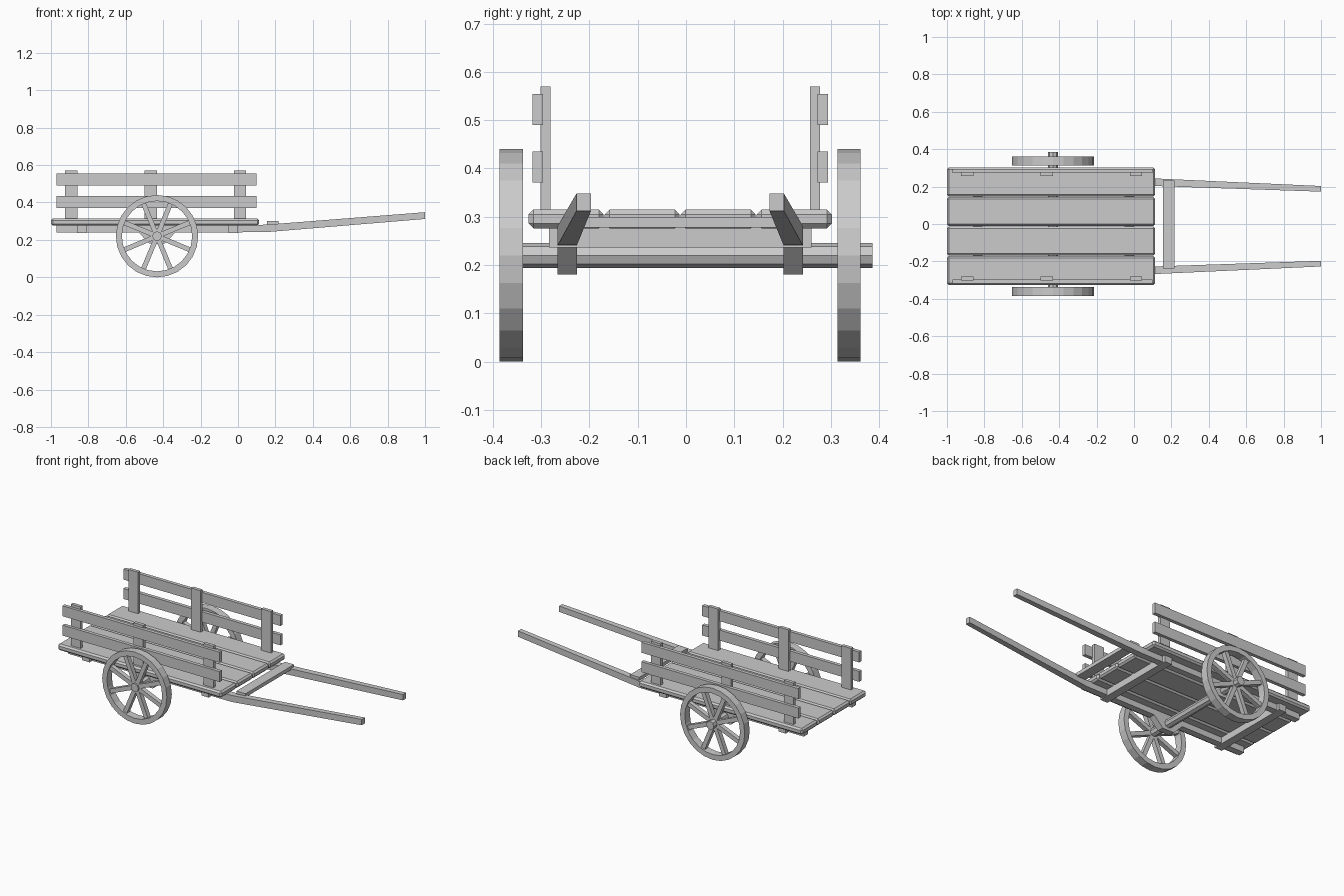
import bpy, bmesh, math
from mathutils import Matrix, Vector

cube = bpy.data.objects.get("Cube")
if cube:
    bpy.data.objects.remove(cube, do_unlink=True)

wood = bpy.data.materials.new("grey wood")
wood.use_nodes = True
grey = (0.6, 0.6, 0.6, 1)
wood.diffuse_color = grey
wood.node_tree.nodes["Principled BSDF"].inputs["Base Color"].default_value = grey

MID = -0.012          # centre line of the cart body
AXLE_X, AXLE_Z = -0.433, 0.22
WHEEL_R = 0.22


def finish(name, bm):
    bmesh.ops.recalc_face_normals(bm, faces=bm.faces)
    mesh = bpy.data.meshes.new(name)
    bm.to_mesh(mesh)
    bm.free()
    mesh.materials.append(wood)
    obj = bpy.data.objects.new(name, mesh)
    bpy.context.collection.objects.link(obj)
    return obj


def add_box(bm, lo, hi, turn=Matrix()):
    lo, hi = Vector(lo), Vector(hi)
    place = Matrix.Translation((lo + hi) / 2) @ Matrix.Diagonal((*(hi - lo), 1))
    bmesh.ops.create_cube(bm, size=1, matrix=turn @ place)


def box(name, lo, hi, bevel=0):
    bm = bmesh.new()
    add_box(bm, lo, hi)
    obj = finish(name, bm)
    if bevel:
        mod = obj.modifiers.new("chamfer", 'BEVEL')
        mod.width, mod.segments = bevel, 1
    return obj


def skin(name, rings):
    """Join matching rings of points into a closed solid."""
    bm = bmesh.new()
    loops = [[bm.verts.new(p) for p in ring] for ring in rings]
    n = len(loops[0])
    for a, b in zip(loops, loops[1:]):
        for i in range(n):
            j = (i + 1) % n
            bm.faces.new((a[i], a[j], b[j], b[i]))
    bm.faces.new(loops[0])
    bm.faces.new(loops[-1])
    return finish(name, bm)


# Deck planks with chamfered edges
plank = 0.63 / 4
for i in range(4):
    y = MID - 0.315 + i * plank
    box(f"deck_plank_{i + 1}", (-1, y + 0.001, 0.276),
        (0.113, y + plank - 0.001, 0.315), 0.01)

# Cross beams beneath the deck
for name, x in (("rear", -0.86), ("front", -0.05)):
    box(f"{name}_cross_beam", (x, MID - 0.272, 0.236), (x + 0.05, MID + 0.272, 0.28))

# Bar joining the shafts ahead of the deck
box("shaft_crossbar", (0.155, MID - 0.225, 0.278), (0.217, MID + 0.245, 0.3))


def wheel(name, y):
    bm = bmesh.new()
    segs, half = 24, 0.024
    profile = ((WHEEL_R, -half), (WHEEL_R, half), (0.188, half), (0.188, -half))
    loops = []
    for i in range(segs):
        a = 2 * math.pi * i / segs
        loops.append([bm.verts.new((r * math.cos(a), d, r * math.sin(a)))
                      for r, d in profile])
    for i in range(segs):
        a, b = loops[i], loops[(i + 1) % segs]
        for k in range(4):
            m = (k + 1) % 4
            bm.faces.new((a[k], a[m], b[m], b[k]))
    for i in range(8):
        turn = Matrix.Rotation(math.pi * (i + 0.5) / 4, 4, 'Y')
        add_box(bm, (0.015, -0.014, -0.013), (0.195, 0.014, 0.013), turn)
    finish(name, bm).location = (AXLE_X, y, AXLE_Z)


for side, s in (("left", 1), ("right", -1)):
    # Shaft: straight under the deck, then rising and tapering forward
    rings = []
    for x, y, z, w, h in ((-0.97, 0.234, 0.26, 0.02, 0.02),
                          (0.145, 0.234, 0.261, 0.02, 0.02),
                          (1, 0.2, 0.33, 0.015, 0.018)):
        c = MID + s * y
        rings.append([(x, c - w, z - h), (x, c + w, z - h),
                      (x, c + w, z + h), (x, c - w, z + h)])
    skin(f"{side}_shaft", rings)

    # Tapered axle bracket
    skin(f"{side}_axle_bracket",
         [[(AXLE_X + dx, MID + s * 0.234 + dy, z)
           for dx, z in ((-0.1, 0.241), (0.1, 0.241), (0.04, 0.18), (-0.04, 0.18))]
          for dy in (-0.02, 0.02)])

    # Side posts and outer rails
    y = MID + s * 0.279
    for label, x in (("rear", -0.925), ("middle", -0.5), ("front", -0.022)):
        box(f"{side}_{label}_post", (x, y - 0.0105, 0.3), (x + 0.066, y + 0.0105, 0.57))
    y = MID + s * 0.295
    for label, z in (("lower", 0.371), ("upper", 0.49)):
        box(f"{side}_{label}_rail", (-0.97, y - 0.011, z), (0.098, y + 0.011, z + 0.064))

    wheel(f"{side}_wheel", MID + s * 0.35)

# Axle
bm = bmesh.new()
bmesh.ops.create_cone(bm, cap_ends=True, segments=8, radius1=0.026, radius2=0.026,
                      depth=0.772, matrix=Matrix.Translation((AXLE_X, 0, AXLE_Z))
                      @ Matrix.Rotation(math.pi / 2, 4, 'X'))
finish("axle", bm)
